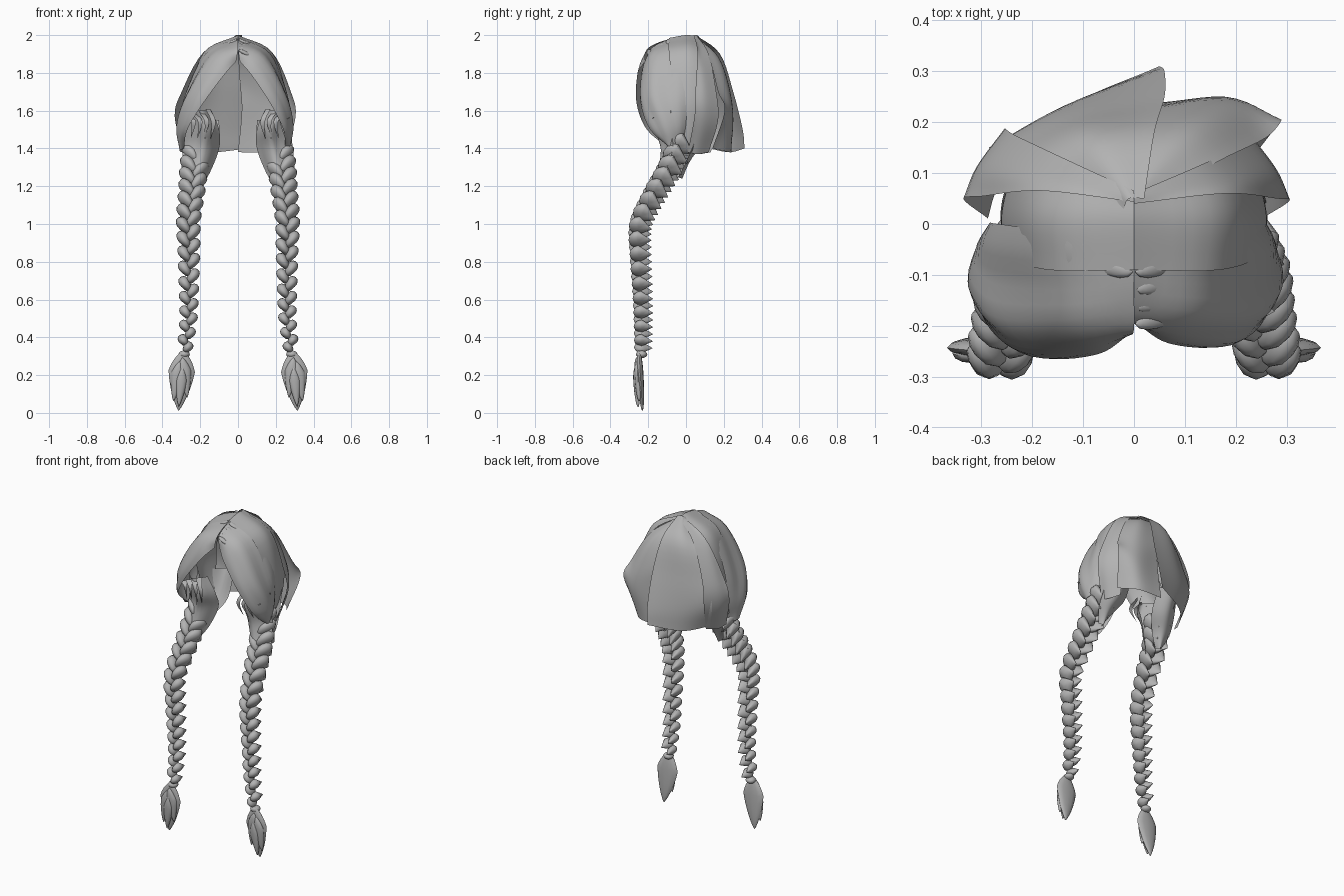
import bpy, bmesh, math
from mathutils import Vector, Matrix

if "Cube" in bpy.data.objects:
    bpy.data.objects.remove(bpy.data.objects["Cube"], do_unlink=True)

hair = bpy.data.materials.new("hair grey")
hair.use_nodes = True
GREY = (0.45, 0.45, 0.45, 1)
hair.diffuse_color = GREY
hair.node_tree.nodes["Principled BSDF"].inputs["Base Color"].default_value = GREY


def finish(bm, name, angle=50):
    mesh = bpy.data.meshes.new(name)
    bm.to_mesh(mesh)
    bm.free()
    mesh.materials.append(hair)
    obj = bpy.data.objects.new(name, mesh)
    bpy.context.collection.objects.link(obj)
    bpy.ops.object.select_all(action='DESELECT')
    obj.select_set(True)
    bpy.context.view_layer.objects.active = obj
    bpy.ops.object.shade_smooth_by_angle(angle=math.radians(angle))


def spline(points, t):
    """Smooth curve through the points, t from 0 to 1."""
    last = len(points) - 1
    i = min(int(t * last), last - 1)
    u = t * last - i
    b, c = points[i], points[i + 1]
    a = points[i - 1] if i > 0 else b * 2 - c
    d = points[i + 2] if i + 2 <= last else c * 2 - b
    return b + (c - a) * u / 2 + (a * 2 - b * 5 + c * 4 - d) * u * u / 2 \
        + (b * 3 - a - c * 3 + d) * u ** 3 / 2


def add_sheet(bm, rails, across=12, along=20, ripple=0.0):
    """Skin a lock of hair over a few rails that run from root to tip."""
    rails = [[Vector(p) for p in rail] for rail in rails]
    centre = Vector((0, 0, 1.6))
    grid = []
    for j in range(along + 1):
        ring = [spline(rail, j / along) for rail in rails]
        row = []
        for i in range(across + 1):
            p = spline(ring, i / across)
            out = (p - centre).normalized()
            wave = ripple * math.sin(i / across * math.pi * 5) * math.sin(j / along * math.pi)
            row.append(bm.verts.new(p + out * wave))
        grid.append(row)
    faces = [bm.faces.new((grid[j][i], grid[j][i + 1], grid[j + 1][i + 1], grid[j + 1][i]))
             for j in range(along) for i in range(across)]
    bm.normal_update()
    if sum(f.normal.dot(f.calc_center_median() - centre) for f in faces) < 0:
        bmesh.ops.reverse_faces(bm, faces=faces)


def lock(name, rails, side=1, flare=0.0, ripple=0.0):
    """One lock; flare spreads its lower end and pushes it forward a little."""
    bm = bmesh.new()
    placed = [[(side * x * (1 + flare * max(0, 1.95 - z)), y * (1 + flare * .35), z)
               for x, y, z in rail] for rail in rails]
    add_sheet(bm, placed, ripple=ripple)
    finish(bm, name)


def add_lobe(bm, matrix, shape=None, u=12, v=8):
    """Add a rounded strand, optionally reshaped before placing."""
    made = bmesh.ops.create_uvsphere(bm, u_segments=u, v_segments=v, radius=1)["verts"]
    for vert in made:
        vert.co = matrix @ (shape(vert.co) if shape else vert.co)


# Locks that sweep from the parting down to the braids
front_rails = [
    [(.01, -.2, 1.86), (.07, -.235, 1.79), (.17, -.24, 1.64), (.24, -.19, 1.5), (.25, -.08, 1.4)],
    [(.0, -.19, 1.925), (.12, -.21, 1.86), (.23, -.21, 1.68), (.28, -.15, 1.52), (.27, -.08, 1.39)],
    [(.0, -.11, 1.97), (.15, -.12, 1.9), (.26, -.11, 1.68), (.29, -.07, 1.52), (.26, -.05, 1.38)],
    [(.0, .0, 1.99), (.16, -.01, 1.92), (.25, .0, 1.7), (.255, .0, 1.53), (.23, -.03, 1.38)],
]
# Locks over the ears, and the flicked locks behind them
side_rails = [
    [(.0, -.09, 1.985), (.17, -.09, 1.9), (.25, -.06, 1.68), (.25, -.02, 1.52), (.22, -.03, 1.37)],
    [(.0, .0, 2.0), (.18, .01, 1.91), (.255, .02, 1.68), (.25, .03, 1.52), (.22, .0, 1.36)],
    [(.0, .05, 1.995), (.16, .09, 1.9), (.23, .12, 1.7), (.23, .11, 1.52), (.2, .03, 1.36)],
]
wing_rails = [
    [(.0, .04, 2.0), (.18, .06, 1.91), (.28, .05, 1.7), (.305, .045, 1.57), (.25, .01, 1.38)],
    [(.0, .05, 2.0), (.17, .08, 1.9), (.265, .1, 1.7), (.28, .1, 1.55), (.235, .06, 1.37)],
    [(.0, .06, 1.995), (.14, .12, 1.9), (.22, .16, 1.7), (.23, .17, 1.55), (.2, .12, 1.38)],
]
for word, side, flare in (("left", 1, 0.0), ("right", -1, 0.26)):
    lock(word + "_front_lock", front_rails, side, flare, 0.006)
    lock(word + "_side_lock", side_rails, side)
    lock(word + "_wing_lock", wing_rails, side, flare)

# Overlapping locks at the back
lock("left_back_lock", [
    [(.01, .03, 1.99), (.16, .12, 1.88), (.26, .17, 1.7), (.29, .205, 1.6), (.24, .14, 1.4)],
    [(.0, .05, 1.99), (.1, .17, 1.88), (.17, .23, 1.7), (.18, .25, 1.55), (.16, .23, 1.38)],
    [(-.01, .05, 1.99), (0, .16, 1.9), (.01, .22, 1.75), (.02, .23, 1.6), (.0, .24, 1.38)],
])
lock("right_back_lock", [
    [(.02, .05, 2.0), (.04, .18, 1.9), (.06, .25, 1.7), (.06, .3, 1.5), (.05, .31, 1.4)],
    [(-.01, .05, 2.0), (-.08, .17, 1.9), (-.12, .21, 1.7), (-.14, .23, 1.52), (-.13, .23, 1.38)],
    [(-.02, .03, 1.99), (-.16, .12, 1.88), (-.25, .14, 1.7), (-.285, .15, 1.55), (-.25, .12, 1.4)],
])

# Low raised strands beside the parting
bm = bmesh.new()
for side in (1, -1):
    for k in range(4):
        place = Matrix.Translation((side * .045, -.185 + k * .034, 1.9 + k * .018)) \
            @ Matrix.Rotation(side * .5, 4, 'Y') @ Matrix.Rotation(side * .25, 4, 'Z') \
            @ Matrix.Diagonal((.05, .02, .012, 1))
        add_lobe(bm, place)
finish(bm, "parting_strands")

# Centre line of a braid, from root to tie
braid_path = [Vector(p) for p in (
    (.2, -.04, 1.42), (.23, -.1, 1.29), (.245, -.18, 1.15), (.262, -.25, 1.0), (.26, -.25, .83),
    (.26, -.24, .65), (.263, -.235, .48), (.285, -.235, .31))]


def spiked(co):
    """Draw the rear of a strand out into a point, and narrow its lower end."""
    if co.y > 0:
        pinch = 1 - 0.8 * co.y
        return Vector((co.x * pinch, co.y * 1.45, co.z * pinch - 0.35 * co.y))
    return Vector((co.x, co.y, co.z * (1 + 0.3 * co.x)))


def pointed(co):
    """Leaf shape with a long lower tip."""
    taper = max(0, 1 - abs(co.z)) ** 0.35
    return Vector((co.x * taper, co.y, co.z * (1.4 if co.z < 0 else 0.75)))


ROWS = 16
for word, side in (("left", 1), ("right", -1)):
    mirror = Matrix.Diagonal((side, 1, 1, 1))

    # Braid of alternating steep strands
    bm = bmesh.new()
    for row in range(ROWS):
        for half in (1, -1):
            t = (row + (0.5 if half < 0 else 0)) / ROWS
            p = spline(braid_path, t)
            ahead = spline(braid_path, min(1, t + .02)) - spline(braid_path, max(0, t - .02))
            lean = math.atan2(ahead.y, -ahead.z)
            w = .078 - .045 * t
            place = mirror @ Matrix.Translation(p) @ Matrix.Rotation(lean, 4, 'X') \
                @ Matrix.Translation((half * w * .4, 0, 0)) \
                @ Matrix.Rotation(-half * .95, 4, 'Y') \
                @ Matrix.Diagonal((half * w * .95, w * .45 + .025, .034 - .01 * t, 1))
            add_lobe(bm, place, spiked)
    bmesh.ops.recalc_face_normals(bm, faces=bm.faces)
    finish(bm, word + "_braid")

    # Tie and loose tuft below the braid
    bm = bmesh.new()
    tie = mirror @ Matrix.Translation((.285, -.235, .31)) @ Matrix.Diagonal((.03, .03, .02, 1))
    add_lobe(bm, tie)
    for x, y, z, tilt, wide, tall in ((.298, -.243, .22, -.08, .07, .15),
                                      (.285, -.256, .22, .12, .036, .1),
                                      (.32, -.256, .2, -.16, .036, .1),
                                      (.3, -.262, .17, -.1, .03, .1)):
        place = mirror @ Matrix.Translation((x, y, z)) \
            @ Matrix.Rotation(tilt, 4, 'Y') @ Matrix.Rotation(.06, 4, 'X') \
            @ Matrix.Diagonal((wide, .017, tall, 1))
        add_lobe(bm, place, pointed, 12, 14)
    bmesh.ops.recalc_face_normals(bm, faces=bm.faces)
    finish(bm, word + "_tuft")

    # Gathered hair feeding into the top of the braid
    lock(word + "_braid_root", [
        [(.14, -.1, 1.6), (.1, -.08, 1.5), (.1, -.05, 1.4), (.15, -.08, 1.27), (.21, -.14, 1.18)],
        [(.2, -.17, 1.6), (.17, -.16, 1.5), (.18, -.13, 1.4), (.21, -.15, 1.27), (.24, -.18, 1.17)],
        [(.28, -.08, 1.6), (.28, -.08, 1.5), (.29, -.07, 1.4), (.3, -.11, 1.27), (.27, -.15, 1.18)],
    ], side, ripple=.008)
    lock(word + "_nape_lock", [
        [(.1, .1, 1.55), (.1, .04, 1.42), (.15, -.02, 1.33), (.2, -.05, 1.25)],
        [(.18, .14, 1.55), (.18, .08, 1.42), (.2, .02, 1.33), (.21, -.02, 1.24)],
        [(.25, .08, 1.55), (.26, .04, 1.42), (.26, .0, 1.33), (.23, -.04, 1.25)],
    ], side)

    # Thin wisps in front of the ear
    bm = bmesh.new()
    for k in range(4):
        x = .13 + k * .035
        add_sheet(bm, [[(side * (x + e + .03), -.16 - e, 1.61 - k * .015),
                        (side * (x + e), -.185, 1.54),
                        (side * (x + .015), -.15, 1.45)] for e in (-.012, 0, .012)], 4, 8)
    finish(bm, word + "_wisps")
